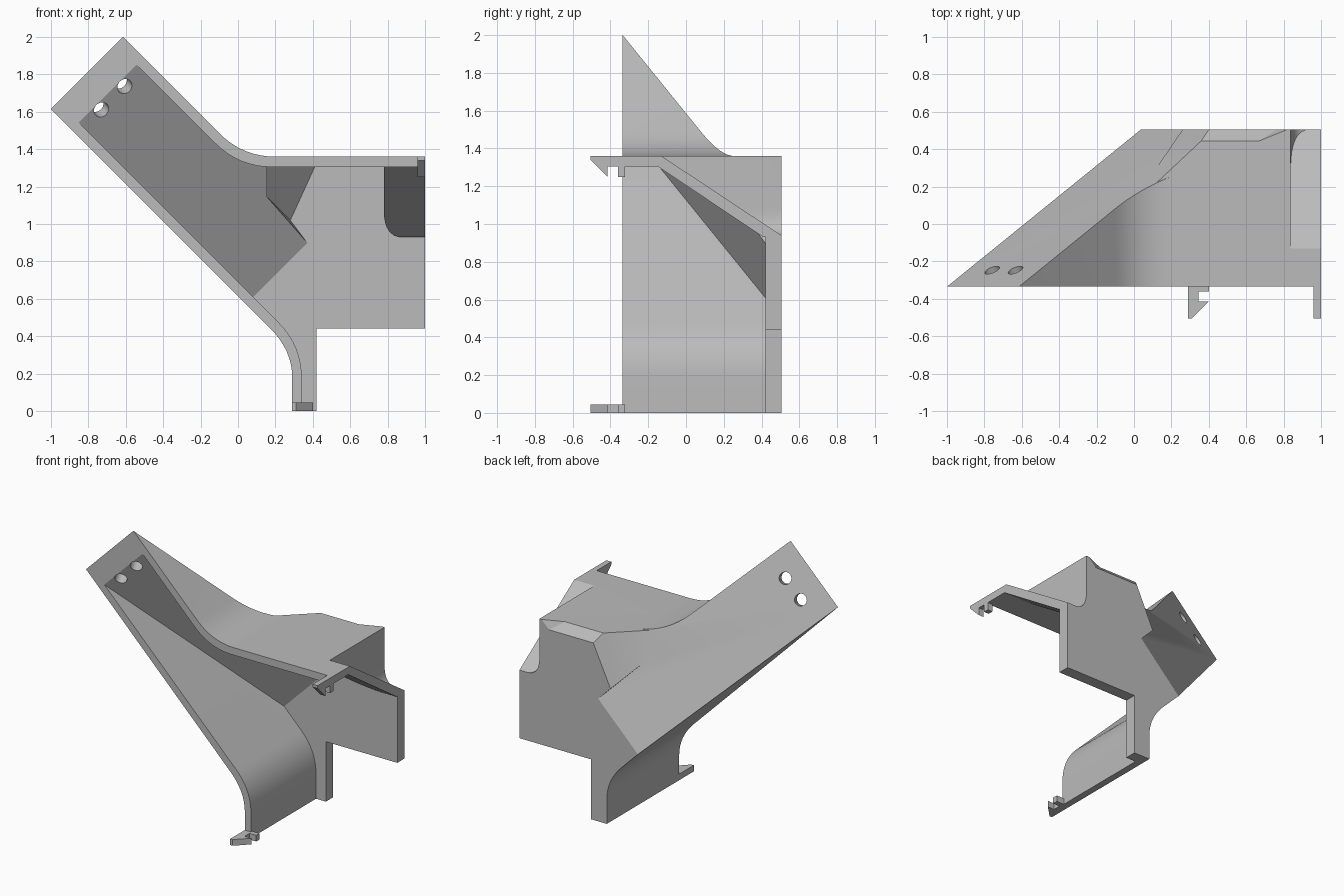
import bpy, bmesh
from mathutils import Vector

cube = bpy.data.objects.get("Cube")
if cube:
    bpy.data.objects.remove(cube, do_unlink=True)

grey = bpy.data.materials.new("plain grey")
grey.use_nodes = True
colour = (0.5, 0.5, 0.5, 1)
grey.diffuse_color = colour
grey.node_tree.nodes["Principled BSDF"].inputs["Base Color"].default_value = colour


def finish(name, bm):
    bmesh.ops.recalc_face_normals(bm, faces=bm.faces)
    mesh = bpy.data.meshes.new(name)
    bm.to_mesh(mesh)
    bm.free()
    mesh.materials.append(grey)
    ob = bpy.data.objects.new(name, mesh)
    bpy.context.collection.objects.link(ob)
    return ob


def prism(name, pts, axis, lo, hi, plane=None):
    """Extrude a profile along an axis; optionally trim off the +normal side."""
    bm = bmesh.new()
    place = {"x": lambda a, b, d: (d, a, b),
             "y": lambda a, b, d: (a, d, b),
             "z": lambda a, b, d: (a, b, d)}[axis]
    face = bm.faces.new([bm.verts.new(place(a, b, lo)) for a, b in pts])
    ext = bmesh.ops.extrude_face_region(bm, geom=[face])
    shift = Vector(place(0, 0, hi - lo))
    for v in ext["geom"]:
        if isinstance(v, bmesh.types.BMVert):
            v.co += shift
    bmesh.ops.recalc_face_normals(bm, faces=bm.faces)
    if plane:
        geom = bm.verts[:] + bm.edges[:] + bm.faces[:]
        bmesh.ops.bisect_plane(bm, geom=geom, plane_co=plane[0],
                               plane_no=plane[1], clear_outer=True)
        rim = [e for e in bm.edges if e.is_boundary]
        bmesh.ops.contextual_create(bm, geom=rim)
    return finish(name, bm)


def hull(name, pts):
    bm = bmesh.new()
    for p in pts:
        bm.verts.new(p)
    bmesh.ops.convex_hull(bm, input=bm.verts[:])
    bmesh.ops.dissolve_limit(bm, angle_limit=0.01, verts=bm.verts[:], edges=bm.edges[:])
    return finish(name, bm)


def combine(a, b, op):
    mod = a.modifiers.new(op, "BOOLEAN")
    mod.object, mod.operation, mod.solver = b, op, "EXACT"
    bpy.context.view_layer.objects.active = a
    bpy.ops.object.modifier_apply(modifier=mod.name)
    bpy.data.objects.remove(b, do_unlink=True)


def bend(p, c, q, n=8):
    """Rounded corner from p to q, pulled towards c."""
    p, c, q = Vector(p), Vector(c), Vector(q)
    return [tuple(p.lerp(c, i / n).lerp(c.lerp(q, i / n), i / n)) for i in range(n + 1)]


# Sloping back of the arm
slope = Vector((-0.405, 1, 0.405)).normalized()
outer_co, inner_co = Vector((-0.8075, -0.335, 1.8075)), Vector((-0.8075, -0.425, 1.8075))

# Outer mass: arm, top, leg and back wall
outline = ([(1, 1.36)] + bend((0.2, 1.36), (0.025, 1.36), (-0.1, 1.485))
           + [(-0.615, 2), (-1, 1.615)] + bend((0.17, 0.445), (0.29, 0.325), (0.29, 0.18))
           + [(0.29, 0), (0.42, 0), (0.42, 0.44), (1, 0.44)])
body = prism("bracket_body", outline, "y", -0.335, 0.505, (outer_co, slope))

# Raised rear housing with chamfered top edge
housing = hull("housing", [
    (0.4, 0.505, 1.3), (0.26, 0.505, 1.0), (0.36, 0.505, 0.9), (0.36, 0.445, 1.36),
    (0.12, 0.22, 1.36), (0.12, 0.30, 1.16), (1, 0.445, 1.36), (1, 0.505, 1.3),
    (1, 0.505, 0.9), (1, 0, 1.36), (0.3, 0, 1.36), (1, 0, 0.9), (0.4, 0, 0.9)])
combine(body, housing, "UNION")

# Hollow, open at the front, right and bottom
hollow_line = ([(1.2, 1.305)] + bend((0.18, 1.305), (0.005, 1.305), (-0.12, 1.43))
               + [(-1.2, 2.51), (-1.51, 2.2)] + bend((0.22, 0.47), (0.34, 0.35), (0.34, 0.18))
               + [(0.34, -0.2), (1.2, -0.2)])
hollow = prism("hollow", hollow_line, "y", -0.8, 0.42, (inner_co, slope))
pocket = hull("pocket", [
    (0.41, 0.42, 1.305), (0.28, 0.42, 1.02), (0.37, 0.42, 0.9), (0.15, 0.18, 1.305),
    (0.15, 0.24, 1.15), (1.2, 0.42, 1.305), (1.2, 0.42, 0.9), (1.2, -0.1, 1.305),
    (0.3, -0.1, 1.305), (1.2, -0.1, 0.9), (0.4, -0.1, 0.9)])
combine(hollow, pocket, "UNION")


def notch(name, x, z, side):
    """Wedge above the sloped corner, with a rounded lower inside edge."""
    wedge = prism(name, side, "x", x, 1.4)
    rounded = bend((x, z + 0.14), (x, z), (x + 0.1, z)) + [(1.5, z), (1.5, 1.8), (x, 1.8)]
    combine(wedge, prism("round", rounded, "y", -0.7, 0.9), "INTERSECT")
    return wedge


# Sloped corner: leave a wall under the notch, then cut the notch itself
combine(hollow, notch("notch_wall", 0.78, 0.93,
                      [(-0.15, 1.305), (0.6, 0.803), (0.6, 1.5), (-0.15, 1.5)]), "DIFFERENCE")
combine(body, hollow, "DIFFERENCE")
combine(body, notch("notch", 0.837, 0.94,
                    [(-0.33, 1.493), (-0.13, 1.36), (0.6, 0.877), (0.6, 1.5)]), "DIFFERENCE")

# Two screw holes through the arm tip
for x, z in ((-0.62, 1.75), (-0.745, 1.625)):
    bm = bmesh.new()
    bmesh.ops.create_cone(bm, cap_ends=True, segments=24, radius1=0.042,
                          radius2=0.042, depth=0.5)
    bm.transform(slope.to_track_quat("Z", "Y").to_matrix().to_4x4())
    bmesh.ops.translate(bm, verts=bm.verts, vec=(x, -0.28, z))
    combine(body, finish("hole", bm), "DIFFERENCE")

# Snap hooks on the top plate and the leg
top_hook = prism("top_hook", [
    (-0.3, 1.36), (-0.505, 1.36), (-0.505, 1.34), (-0.415, 1.25), (-0.415, 1.305),
    (-0.36, 1.305), (-0.36, 1.25), (-0.322, 1.25), (-0.322, 1.305), (-0.3, 1.305)],
    "x", 0.96, 1)
leg_hook = prism("leg_hook", [
    (0.29, -0.3), (0.29, -0.505), (0.31, -0.505), (0.4, -0.415), (0.345, -0.415),
    (0.345, -0.36), (0.4, -0.36), (0.4, -0.322), (0.34, -0.322), (0.34, -0.3)],
    "z", 0, 0.045)

bpy.ops.object.select_all(action="DESELECT")
for ob in (body, top_hook, leg_hook):
    ob.select_set(True)
bpy.context.view_layer.objects.active = body
bpy.ops.object.shade_smooth_by_angle(angle=0.5)
